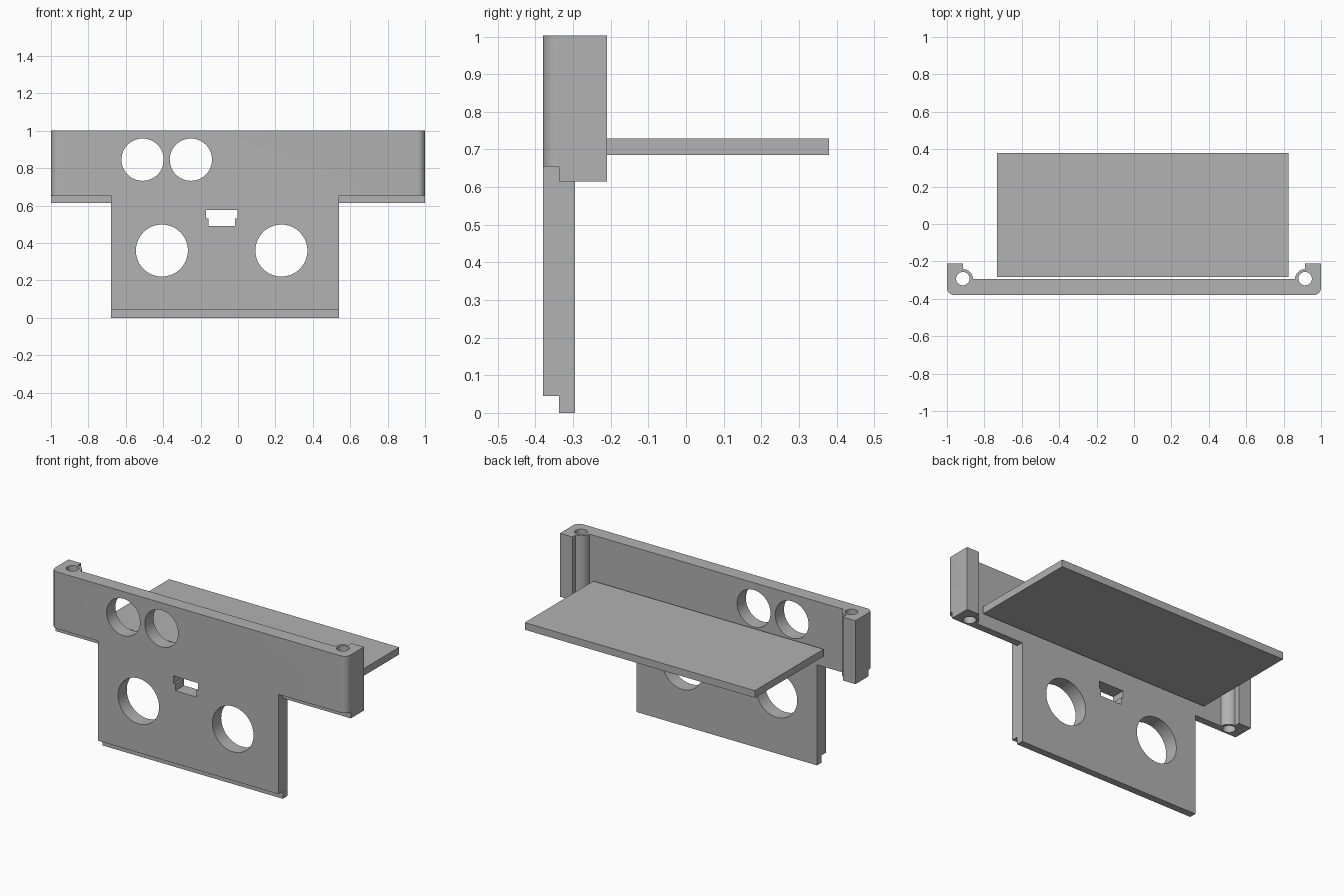
import bpy, bmesh
from math import sin, cos, pi, radians
from mathutils import Vector

if "Cube" in bpy.data.objects:
    bpy.data.objects.remove(bpy.data.objects["Cube"], do_unlink=True)

grey = bpy.data.materials.new("plain_grey")
grey.use_nodes = True
grey.diffuse_color = (0.445, 0.445, 0.445, 1)
grey.node_tree.nodes["Principled BSDF"].inputs["Base Color"].default_value = grey.diffuse_color

FRONT, STEP, BACK = -0.38, -0.338, -0.295


def arc(cx, cy, r, start, end, n):
    angles = [radians(start + (end - start) * i / n) for i in range(n + 1)]
    return [(cx + r * cos(a), cy + r * sin(a)) for a in angles]


def prism(name, outline, axis, lo, hi):
    """Extrude a 2D outline along z (outline in x, y) or y (outline in x, z)."""
    bm = bmesh.new()
    place = (lambda u, v: (u, v, lo)) if axis == "z" else (lambda u, v: (u, lo, v))
    face = bm.faces.new([bm.verts.new(place(u, v)) for u, v in outline])
    moved = bmesh.ops.extrude_face_region(bm, geom=[face])["geom"]
    shift = Vector((0, 0, hi - lo) if axis == "z" else (0, hi - lo, 0))
    bmesh.ops.translate(bm, vec=shift, verts=[v for v in moved if isinstance(v, bmesh.types.BMVert)])
    bmesh.ops.recalc_face_normals(bm, faces=bm.faces)
    mesh = bpy.data.meshes.new(name)
    bm.to_mesh(mesh)
    bm.free()
    mesh.materials.append(grey)
    obj = bpy.data.objects.new(name, mesh)
    bpy.context.collection.objects.link(obj)
    return obj


def box(name, x0, x1, y0, y1, z0, z1):
    return prism(name, [(x0, y0), (x1, y0), (x1, y1), (x0, y1)], "z", z0, z1)


def select(obj):
    bpy.ops.object.select_all(action="DESELECT")
    obj.select_set(True)
    bpy.context.view_layer.objects.active = obj


def cut(target, cutter):
    cutter.hide_render = True
    mod = target.modifiers.new("cut", "BOOLEAN")
    mod.operation, mod.solver, mod.object = "DIFFERENCE", "EXACT", cutter
    select(target)
    bpy.ops.object.modifier_apply(modifier=mod.name)
    bpy.data.objects.remove(cutter, do_unlink=True)


# Front panel with rounded corners, end flanges and screw bosses
half = arc(0.96, FRONT + 0.04, 0.04, -90, 0, 8)
half += [(1, -0.21), (0.915, -0.21)]
half += arc(0.915, BACK, 0.054, 90, 180, 10)
outline = half + [(-x, y) for x, y in reversed(half)]
panel = prism("front_panel", outline, "z", 0, 1.003)

# Cut away below the two wings, then the stepped front lips
for x0, x1 in ((-1.1, -0.68), (0.54, 1.1)):
    cut(panel, box("wing_cutter", x0, x1, -0.6, 0, -0.1, 0.615))
    cut(panel, box("wing_lip_cutter", x0, x1, -0.6, STEP, -0.1, 0.655))
cut(panel, box("bottom_lip_cutter", -0.8, 0.7, -0.6, STEP, -0.1, 0.045))

# Round openings
for x, z, r in ((-0.51, 0.846, 0.113), (-0.252, 0.846, 0.113),
                (-0.407, 0.36, 0.139), (0.232, 0.36, 0.139)):
    cut(panel, prism("hole_cutter", arc(x, z, r, 0, 360, 64)[:-1], "y", -0.6, 0))

# Stepped connector slot
slot = [(-0.17, 0.578), (-0.17, 0.532), (-0.158, 0.532), (-0.158, 0.49),
        (-0.015, 0.49), (-0.015, 0.532), (-0.004, 0.532), (-0.004, 0.578)]
cut(panel, prism("slot_cutter", slot, "y", -0.6, 0))

# Vertical screw holes
for side in (-1, 1):
    cut(panel, prism("screw_cutter", arc(side * 0.915, BACK + 0.003, 0.036, 0, 360, 32)[:-1], "z", -0.1, 1.2))

select(panel)
bpy.ops.object.shade_smooth_by_angle(angle=radians(30))

# Flat board behind the panel
box("board", -0.732, 0.825, -0.284, 0.38, 0.685, 0.729)
